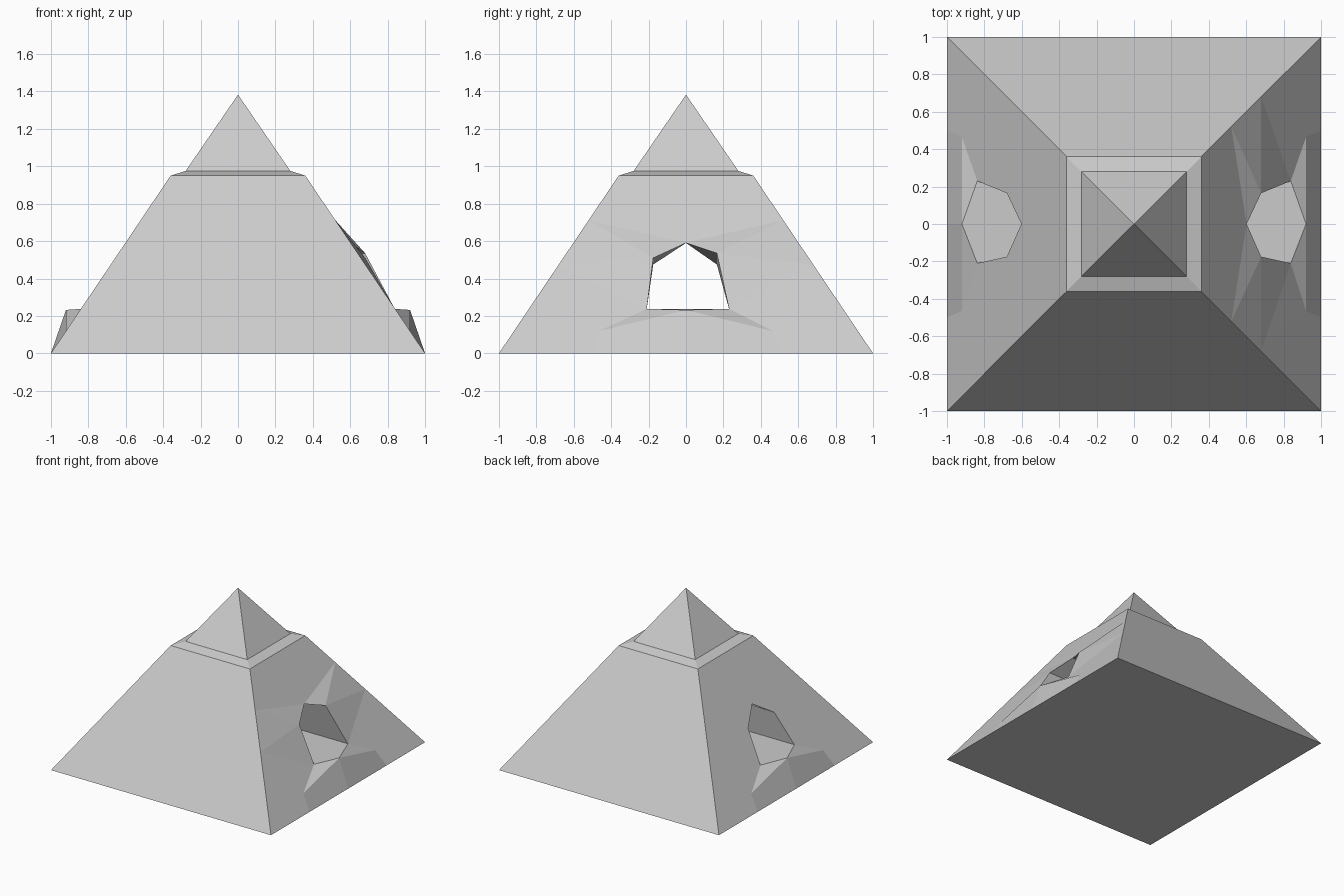
import bpy, bmesh

if "Cube" in bpy.data.objects:
    bpy.data.objects.remove(bpy.data.objects["Cube"])

H, TOP = 0.95, 0.36


def slope(x):
    # height of the plain pyramid wall at distance x from the axis
    return (1 - x) / (1 - TOP) * H


def add(bm, pts):
    bm.faces.new([bm.verts.new(p) for p in pts])


def finish(bm, name):
    bmesh.ops.remove_doubles(bm, verts=bm.verts, dist=0.0005)
    bmesh.ops.recalc_face_normals(bm, faces=bm.faces)
    me = bpy.data.meshes.new(name)
    bm.to_mesh(me)
    bm.free()
    ob = bpy.data.objects.new(name, me)
    bpy.context.collection.objects.link(ob)


def corner(x, sx, sy):
    return (sx * x, sy * x, slope(x))


# Opening outline for one side: apex, shoulder, foot, doorstep point, foot, shoulder
def opening(sx):
    zb, zf = (0.535, 0.51) if sx > 0 else (slope(0.68), slope(0.68))
    return [(sx * 0.602, 0, 0.59), (sx * 0.68, 0.165, zb), (sx * 0.838, 0.23, 0.238),
            (sx * 0.92, 0, 0.232), (sx * 0.838, -0.21, 0.238), (sx * 0.68, -0.175, zf)]


bm = bmesh.new()

# Side walls with doorway, bulged lintel area and doorstep
for sx in (1, -1):
    loop = opening(sx)
    A, D = loop[0], loop[3]
    M0 = (sx, 0, 0)
    add(bm, [corner(TOP, sx, 1), corner(TOP, sx, -1), corner(0.52, sx, -1), corner(0.52, sx, 1)])
    add(bm, [corner(0.52, sx, 1), corner(0.52, sx, -1), A])
    for sy in (1, -1):
        B, C = (loop[1], loop[2]) if sy > 0 else (loop[5], loop[4])
        U, V, Z = (corner(x, sx, sy) for x in (0.52, 0.68, 1))
        W = (sx * 0.838, sy * 0.53, slope(0.838))
        X = (sx * 0.92, sy * 0.465, slope(0.92))
        M = (sx, sy * 0.5, 0)
        for f in ([U, A, B], [U, B, V], [V, B, C], [V, C, W], [V, W, X, M, Z],
                  [W, C, X], [C, D, X], [X, D, M0, M]):
            add(bm, f)

# Tunnel walls and floor
R, L = opening(1), opening(-1)
for i in (0, 1, 4, 5):
    j = (i + 1) % 6
    if i != 4:
        add(bm, [R[i], R[j], L[j], L[i]])
    else:
        add(bm, [R[4], R[5], L[5], L[4]])
add(bm, [R[2], R[3], R[4], L[4], L[3], L[2]])

# Front and back walls
for sy in (1, -1):
    add(bm, [corner(x, 1, sy) for x in (1, 0.68, 0.52, TOP)] +
            [corner(x, -1, sy) for x in (TOP, 0.52, 0.68, 1)])

# Underside
add(bm, [(-1, -1, 0), (-1, -0.5, 0), (-1, 0, 0), (-1, 0.5, 0), (-1, 1, 0),
         (1, 1, 0), (1, 0.5, 0), (1, 0, 0), (1, -0.5, 0), (1, -1, 0)])

# Sloping shoulder and pointed cap
signs = [(1, 1), (-1, 1), (-1, -1), (1, -1)]
for i in range(4):
    (a, b), (c, d) = signs[i], signs[(i + 1) % 4]
    p, q = (0.28 * a, 0.28 * b, 0.975), (0.28 * c, 0.28 * d, 0.975)
    add(bm, [(TOP * a, TOP * b, H), (TOP * c, TOP * d, H), q, p])
    add(bm, [p, q, (0, 0, 1.383)])

finish(bm, "pyramid_with_tunnel")
